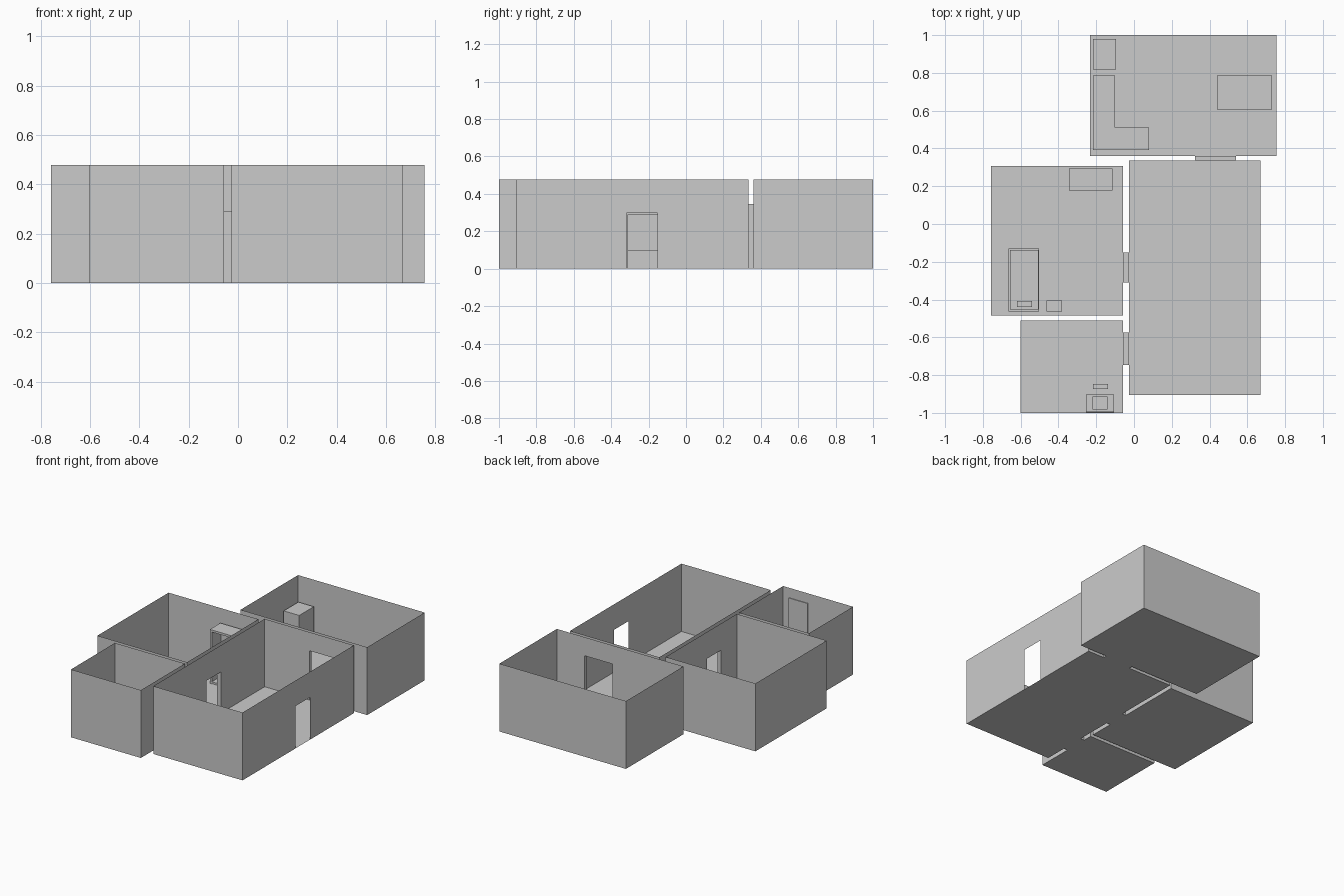
import bpy, bmesh

if "Cube" in bpy.data.objects:
    bpy.data.objects.remove(bpy.data.objects["Cube"])

H = 0.478  # wall height


def mesh_object(name, faces):
    """Object from a list of polygons, merging shared points."""
    bm = bmesh.new()
    for pts in faces:
        bm.faces.new([bm.verts.new(p) for p in pts])
    bmesh.ops.remove_doubles(bm, verts=bm.verts, dist=1e-5)
    me = bpy.data.meshes.new(name)
    bm.to_mesh(me)
    bm.free()
    ob = bpy.data.objects.new(name, me)
    bpy.context.collection.objects.link(ob)
    return ob


def prism(name, outline, z0, z1):
    """Closed solid from a counter-clockwise outline."""
    n = len(outline)
    faces = [[(x, y, z1) for x, y in outline], [(x, y, z0) for x, y in reversed(outline)]]
    for i in range(n):
        (ax, ay), (bx, by) = outline[i], outline[(i + 1) % n]
        faces.append([(ax, ay, z0), (bx, by, z0), (bx, by, z1), (ax, ay, z1)])
    return mesh_object(name, faces)


def box(name, x0, x1, y0, y1, z0, z1):
    return prism(name, [(x0, y0), (x1, y0), (x1, y1), (x0, y1)], z0, z1)


def wall(a, b, doors):
    """Single-sheet wall from a to b, notched at floor-level doorways (start, end, height)."""
    axis = 0 if a[1] == b[1] else 1

    def pt(t, z):
        return (t, a[1], z) if axis == 0 else (a[0], t, z)
    pts = [pt(a[axis], 0)]
    order = 1 if b[axis] > a[axis] else -1
    for d in sorted(doors, reverse=order < 0):
        s, e = (d[0], d[1])[::order]
        pts += [pt(s, 0), pt(s, d[2]), pt(e, d[2]), pt(e, 0)]
    return pts + [pt(b[axis], 0), pt(b[axis], H), pt(a[axis], H)]


def room(name, x0, x1, y0, y1, front=(), right=(), back=(), left=()):
    c = [(x0, y0), (x1, y0), (x1, y1), (x0, y1)]
    faces = [[(x, y, 0) for x, y in c]]
    for i, doors in enumerate((front, right, back, left)):
        faces.append(wall(c[i], c[(i + 1) % 4], doors))
    mesh_object(name, faces)


def door_lining(name, x0, x1, y0, y1, h, along_x):
    """Open tunnel joining two rooms: threshold, head and both jambs."""
    faces = [[(x0, y0, z), (x1, y0, z), (x1, y1, z), (x0, y1, z)] for z in (0, h)]
    if along_x:
        faces += [[(x0, y, 0), (x1, y, 0), (x1, y, h), (x0, y, h)] for y in (y0, y1)]
    else:
        faces += [[(x, y0, 0), (x, y1, 0), (x, y1, h), (x, y0, h)] for x in (x0, x1)]
    mesh_object(name, faces)


# Doorways: start, end, height
bed_door = (-0.31, -0.152, 0.29)
bath_door = (-0.746, -0.575, 0.29)
kitchen_door = (0.322, 0.54, 0.347)
entry_door = (-0.317, -0.153, 0.298)

# Rooms
room("kitchen_room", -0.232, 0.755, 0.36, 1.0, front=[kitchen_door])
room("bedroom", -0.757, -0.057, -0.485, 0.308, right=[bed_door])
room("bathroom", -0.602, -0.057, -1.0, -0.511, right=[bath_door])
room("living_room", -0.027, 0.669, -0.905, 0.335,
     right=[entry_door], back=[kitchen_door], left=[bed_door, bath_door])

# Door linings across the gaps
door_lining("bedroom_door_lining", -0.057, -0.027, *bed_door, True)
door_lining("bathroom_door_lining", -0.057, -0.027, *bath_door, True)
door_lining("kitchen_door_lining", kitchen_door[0], kitchen_door[1], 0.335, 0.36,
            kitchen_door[2], False)

# Kitchen: fridge, L-shaped counter, table
box("fridge", -0.216, -0.095, 0.817, 0.98, 0, 0.3)
prism("kitchen_counter", [(-0.216, 0.393), (0.08, 0.393), (0.08, 0.511), (-0.1, 0.511),
                          (-0.1, 0.786), (-0.216, 0.786)], 0, 0.13)
box("table_top", 0.44, 0.731, 0.606, 0.786, 0.105, 0.12)
for x in (0.445, 0.711):
    for y in (0.611, 0.766):
        box("table_leg", x, x + 0.015, y, y + 0.015, 0, 0.105)

# Bedroom: open-fronted wardrobe
t, wx0, wx1, wy0, wy1, wh = 0.015, -0.343, -0.115, 0.177, 0.294, 0.38
box("wardrobe_left", wx0, wx0 + t, wy0, wy1, 0, wh)
box("wardrobe_right", wx1 - t, wx1, wy0, wy1, 0, wh)
box("wardrobe_back", wx0 + t, wx1 - t, wy1 - t, wy1, 0, wh)
box("wardrobe_top", wx0 + t, wx1 - t, wy0, wy1 - t, wh - t, wh)
box("wardrobe_bottom", wx0 + t, wx1 - t, wy0, wy1 - t, 0.002, t)

# Bedroom: bed and nightstand
box("bed_base", -0.665, -0.503, -0.463, -0.13, 0, 0.046)
box("mattress", -0.657, -0.505, -0.453, -0.138, 0.046, 0.096)
box("pillow", -0.62, -0.54, -0.44, -0.407, 0.096, 0.11)
box("nightstand", -0.464, -0.38, -0.463, -0.405, 0, 0.08)
box("nightstand_knob", -0.434, -0.412, -0.437, -0.431, 0.08, 0.085)

# Bathroom: vanity with a recessed basin, mirror, mat
vx0, vx1, vy0, vy1, vh = -0.253, -0.105, -0.997, -0.902, 0.13
vanity = box("vanity", vx0, vx1, vy0, vy1, 0, vh)
cutter = box("basin_cutter", -0.216, -0.142, -0.982, -0.912, vh - 0.035, vh + 0.05)
cutter.hide_render = True
cutter.hide_viewport = True
cut = vanity.modifiers.new("basin", "BOOLEAN")
cut.object = cutter
cut.operation = "DIFFERENCE"
cut.solver = "EXACT"
box("mirror", vx0, vx1, -0.997, -0.992, 0.19, 0.41)
box("bath_mat", -0.216, -0.137, -0.873, -0.847, 0.001, 0.01)
